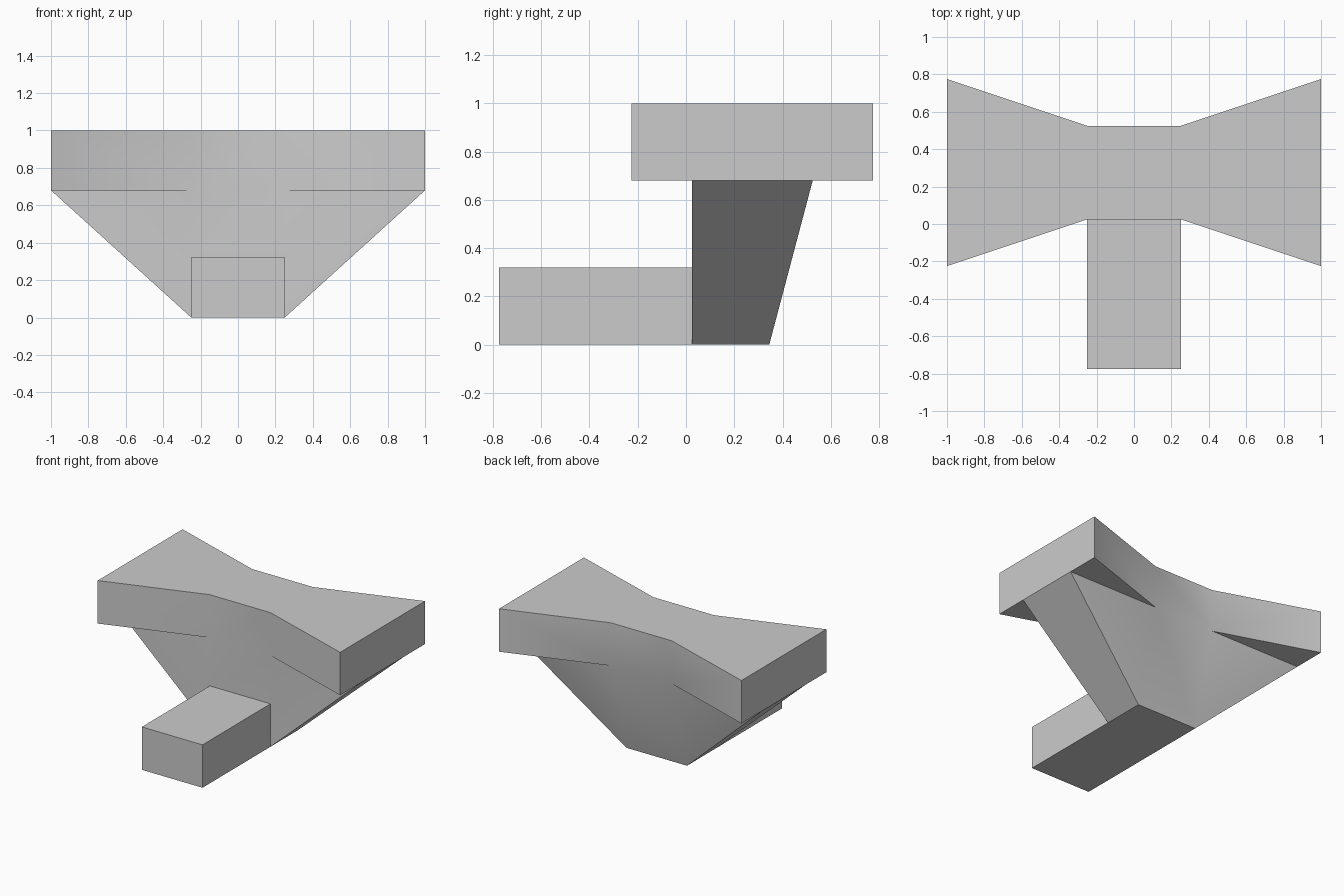
import bpy, bmesh, math

if "Cube" in bpy.data.objects:
    bpy.data.objects.remove(bpy.data.objects["Cube"])

# Key dimensions
W, N = 1.0, 0.25                    # half width of the slab ends, half width of the neck
FRONT, BACK, HEEL = 0.025, 0.525, 0.345
FLARE = 0.25                        # how far the slab ends spread beyond the neck
SLAB, TOP, STEP = 0.68, 1.0, 0.32   # slab underside, slab top, foot height
TOE = -0.775

grey = bpy.data.materials.new("grey")
grey.diffuse_color = (0.6, 0.6, 0.6, 1)
grey.use_nodes = True
grey.node_tree.nodes["Principled BSDF"].inputs["Base Color"].default_value = grey.diffuse_color

bm = bmesh.new()


def face(*points):
    bm.faces.new([bm.verts.new(p) for p in points])


def pair(*points):
    """A face and its mirror image across x = 0."""
    face(*points)
    face(*[(-x, y, z) for x, y, z in points])


def across(y0, z0, y1, z1):
    """A central rectangle as wide as the neck."""
    face((-N, y0, z0), (N, y0, z0), (N, y1, z1), (-N, y1, z1))


# Slab: bow-tie outline with flat top
across(FRONT, TOP, BACK, TOP)
pair((N, FRONT, TOP), (W, FRONT - FLARE, TOP), (W, BACK + FLARE, TOP), (N, BACK, TOP))
for y, flare in ((FRONT, -FLARE), (BACK, FLARE)):
    across(y, SLAB, y, TOP)
    pair((N, y, SLAB), (W, y + flare, SLAB), (W, y + flare, TOP), (N, y, TOP))
    # underside left free beside the pedestal
    pair((N, y, SLAB), (W, y, SLAB), (W, y + flare, SLAB))
pair((W, FRONT - FLARE, SLAB), (W, FRONT, SLAB), (W, BACK, SLAB),
     (W, BACK + FLARE, SLAB), (W, BACK + FLARE, TOP), (W, FRONT - FLARE, TOP))

# Pedestal: widens upward, with a sloping back
across(FRONT, 0, HEEL, 0)
across(HEEL, 0, BACK, SLAB)
pair((N, HEEL, 0), (W, BACK, SLAB), (N, BACK, SLAB))
across(FRONT, STEP, FRONT, SLAB)
pair((N, FRONT, 0), (W, FRONT, SLAB), (N, FRONT, SLAB), (N, FRONT, STEP))
pair((N, FRONT, 0), (N, HEEL, 0), (W, BACK, SLAB), (W, FRONT, SLAB))

# Foot: block reaching forward from the pedestal
across(TOE, 0, FRONT, 0)
across(TOE, STEP, FRONT, STEP)
across(TOE, 0, TOE, STEP)
pair((N, TOE, 0), (N, FRONT, 0), (N, FRONT, STEP), (N, TOE, STEP))

# Join the parts into one closed body
bmesh.ops.remove_doubles(bm, verts=bm.verts, dist=1e-4)
bmesh.ops.recalc_face_normals(bm, faces=bm.faces)
mesh = bpy.data.meshes.new("flared_stand")
bm.to_mesh(mesh)
bm.free()
mesh.materials.append(grey)
stand = bpy.data.objects.new("flared_stand", mesh)
bpy.context.collection.objects.link(stand)
bpy.context.view_layer.objects.active = stand
stand.select_set(True)
bpy.ops.object.shade_smooth_by_angle(angle=math.radians(30))
